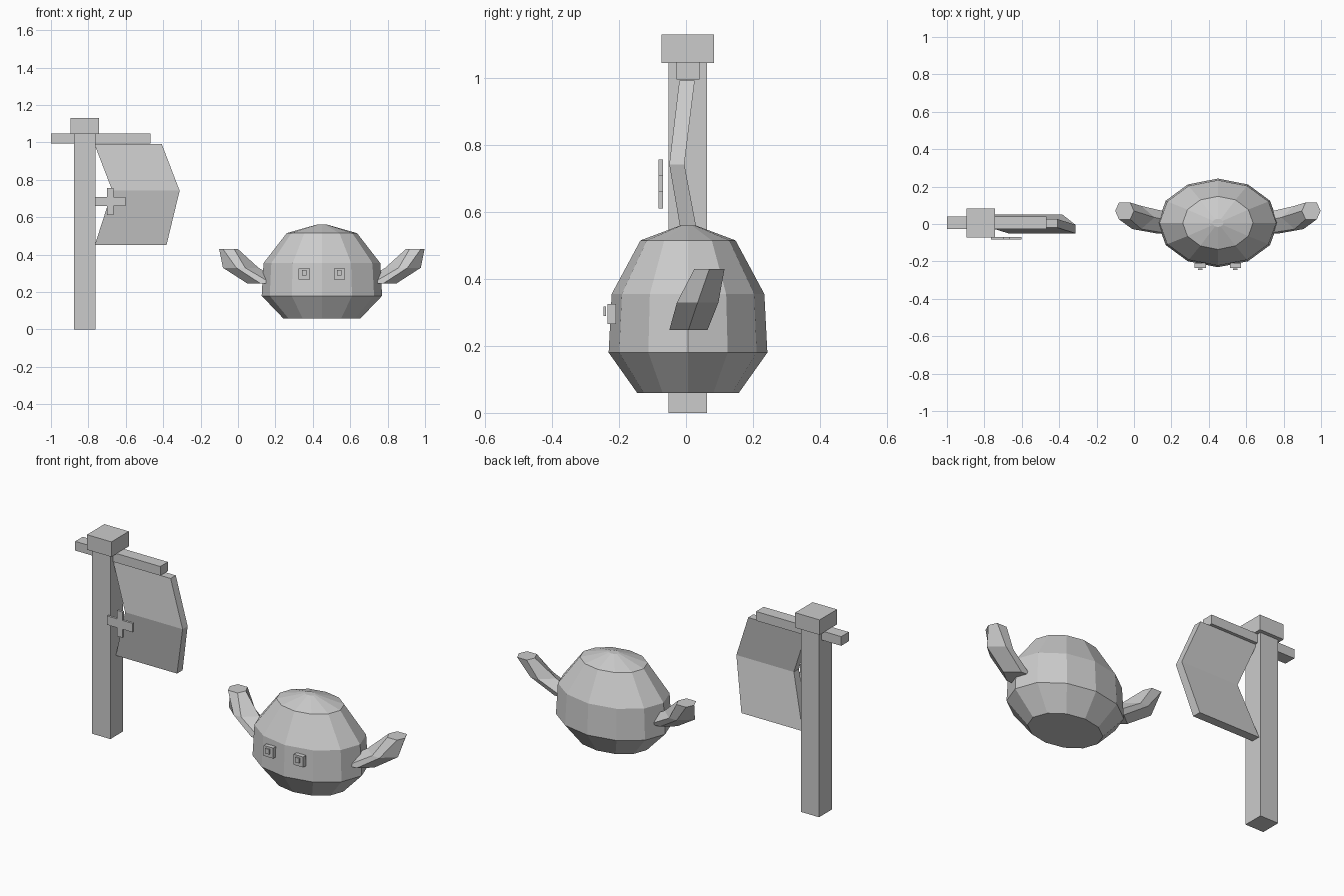
import bpy
import bmesh
from math import cos, sin, pi

cube = bpy.data.objects.get("Cube")
if cube:
    bpy.data.objects.remove(cube, do_unlink=True)

grey = bpy.data.materials.new("light_grey")
grey.use_nodes = True
colour = (0.6, 0.6, 0.6, 1)
grey.diffuse_color = colour
grey.node_tree.nodes["Principled BSDF"].inputs["Base Color"].default_value = colour


def loft(name, rings):
    """Skin a stack of matching point loops and cap both ends."""
    bm = bmesh.new()
    loops = [[bm.verts.new(p) for p in ring] for ring in rings]
    n = len(loops[0])
    for a, b in zip(loops, loops[1:]):
        for i in range(n):
            j = (i + 1) % n
            bm.faces.new((a[i], a[j], b[j], b[i]))
    bm.faces.new(loops[0][::-1])
    bm.faces.new(loops[-1])
    bmesh.ops.recalc_face_normals(bm, faces=bm.faces[:])
    mesh = bpy.data.meshes.new(name)
    bm.to_mesh(mesh)
    bm.free()
    mesh.materials.append(grey)
    obj = bpy.data.objects.new(name, mesh)
    bpy.context.collection.objects.link(obj)
    return obj


def box(name, x, y, z):
    def ring(h):
        return [(x[0], y[0], h), (x[1], y[0], h), (x[1], y[1], h), (x[0], y[1], h)]
    return loft(name, [ring(z[0]), ring(z[1])])


# Signpost
box("post", (-0.877, -0.763), (-0.052, 0.062), (0, 1.05))
box("post_cap", (-0.895, -0.742), (-0.073, 0.083), (1.045, 1.13))
box("crossbar", (-1.0, -0.467), (-0.028, 0.04), (0.995, 1.047))

# Bent hanging banner: left, right, front, back, height
banner = [(-0.765, -0.382, 0.0, 0.05, 0.453),
          (-0.672, -0.312, -0.05, -0.005, 0.742),
          (-0.768, -0.408, -0.02, 0.026, 0.992)]
loft("banner", [[(l, f, z), (r, f, z), (r, b, z), (l, b, z)]
                for l, r, f, b, z in banner])

# Cross emblem, extruded from its outline
outer_x, inner_x, outer_z, inner_z = 0.081, 0.018, 0.073, 0.025
corner = [(outer_x, inner_z), (inner_x, inner_z), (inner_x, outer_z)]
outline = (corner + [(-x, z) for x, z in corner[::-1]]
           + [(-x, -z) for x, z in corner] + [(x, -z) for x, z in corner[::-1]])
loft("cross_emblem", [[(x - 0.683, y, z + 0.684) for x, z in outline]
                      for y in (-0.082, -0.069)])

# Faceted round body: half width, half depth, height
CX, CY = 0.4485, 0.006
profile = [(0.207, 0.152, 0.06), (0.322, 0.237, 0.18), (0.312, 0.228, 0.355),
           (0.188, 0.142, 0.515), (0.03, 0.022, 0.56)]
loft("body", [[(CX + rx * cos(i * pi / 6), CY + ry * sin(i * pi / 6), z)
               for i in range(12)] for rx, ry, z in profile])


# Ears and eyes, repeated on both sides
def ear_ring(side, cx, cy, rx, ry, flat, z):
    pts = [(1, 0), (flat, 1), (-flat, 1), (-1, 0), (-flat, -1), (flat, -1)]
    return [(CX + side * (cx + rx * u), cy + ry * v, z) for u, v in pts]


for label, side in (("left", 1), ("right", -1)):
    loft(label + "_ear", [
        ear_ring(side, 0.30, 0.007, 0.10, 0.057, 0.3, 0.247),
        ear_ring(side, 0.434, 0.035, 0.095, 0.062, 0.25, 0.33),
        ear_ring(side, 0.499, 0.07, 0.05, 0.045, 0.6, 0.43)])
    ex = CX + side * 0.094
    box(label + "_eye", (ex - 0.03, ex + 0.03), (-0.234, -0.209), (0.266, 0.325))
    box(label + "_pupil", (ex - 0.012, ex + 0.012), (-0.246, -0.239), (0.289, 0.317))
